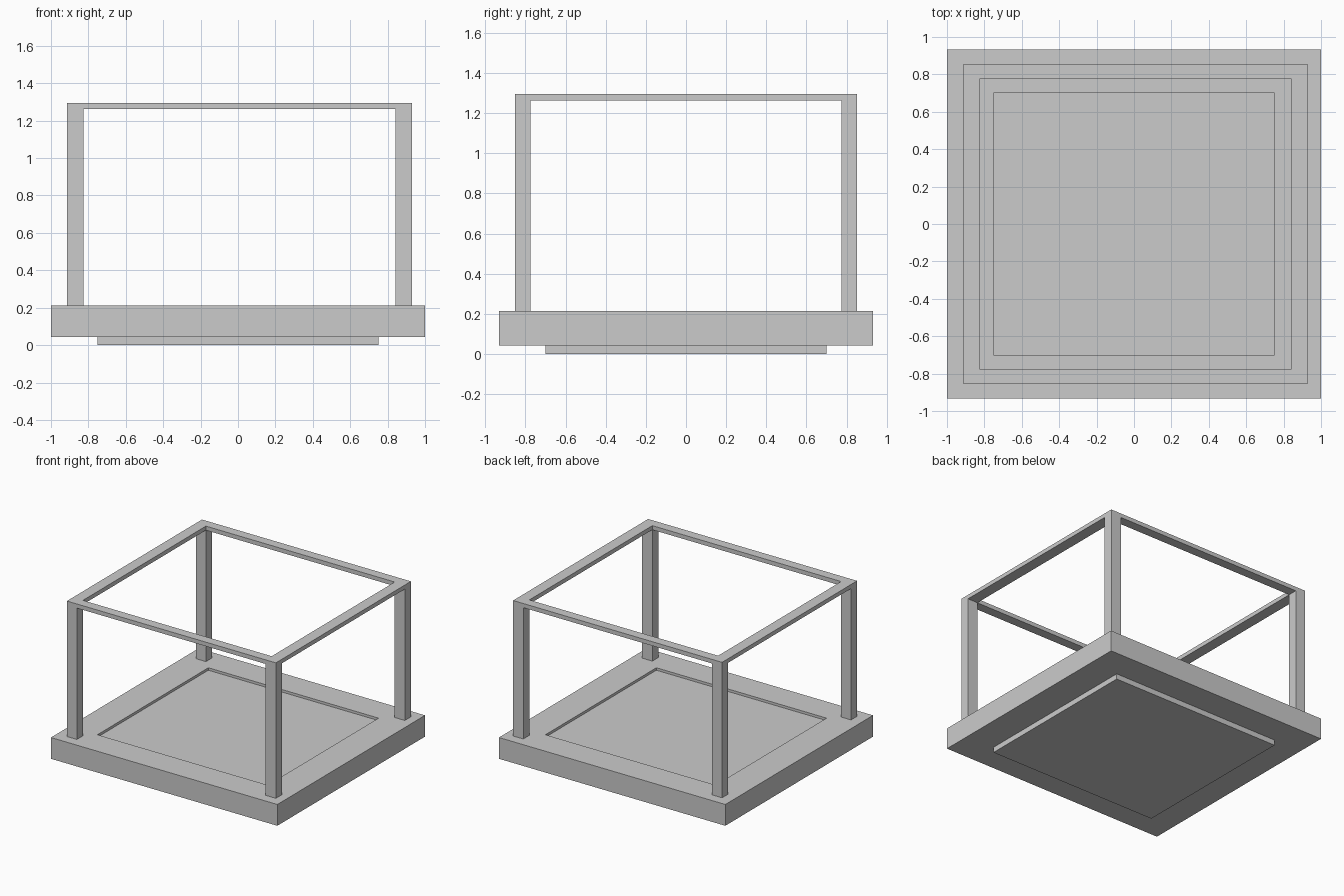
import bpy
import bmesh

if "Cube" in bpy.data.objects:
    bpy.data.objects.remove(bpy.data.objects["Cube"])


def loft(name, rings, closed=False):
    """Stack rectangles (x0, x1, y0, y1, z) and skin them; cap the ends unless the loop is closed."""
    bm = bmesh.new()
    loops = [[bm.verts.new(p) for p in ((x0, y0, z), (x1, y0, z), (x1, y1, z), (x0, y1, z))]
             for x0, x1, y0, y1, z in rings]
    pairs = list(zip(loops, loops[1:]))
    if closed:
        pairs.append((loops[-1], loops[0]))
    else:
        bm.faces.new(loops[0])
        bm.faces.new(loops[-1])
    for a, b in pairs:
        for i in range(4):
            j = (i + 1) % 4
            bm.faces.new((a[i], a[j], b[j], b[i]))
    bmesh.ops.recalc_face_normals(bm, faces=bm.faces)
    mesh = bpy.data.meshes.new(name)
    bm.to_mesh(mesh)
    bm.free()
    obj = bpy.data.objects.new(name, mesh)
    bpy.context.collection.objects.link(obj)
    return obj


BASE = (-1.0, 1.0, -0.932, 0.932)
PANEL = (-0.752, 0.752, -0.70, 0.70)
OUTER = (-0.915, 0.931, -0.852, 0.852)
INNER = (-0.827, 0.841, -0.776, 0.776)
BASE_BOTTOM, BASE_TOP = 0.043, 0.213
RAIL_BOTTOM, TOP = 1.262, 1.295

# Base slab: raised panel underneath, shallow recess on top
loft("base", [
    (*PANEL, 0.0), (*PANEL, BASE_BOTTOM),
    (*BASE, BASE_BOTTOM), (*BASE, BASE_TOP),
    (*PANEL, BASE_TOP), (*PANEL, BASE_TOP - 0.02),
])

# Top rail frame
loft("top_frame", [
    (*OUTER, RAIL_BOTTOM), (*OUTER, TOP), (*INNER, TOP), (*INNER, RAIL_BOTTOM),
], closed=True)

# Four corner posts
for side, x0, x1 in (("left", OUTER[0], INNER[0]), ("right", INNER[1], OUTER[1])):
    for end, y0, y1 in (("front", OUTER[2], INNER[2]), ("back", INNER[3], OUTER[3])):
        loft(f"{end}_{side}_post", [(x0, x1, y0, y1, BASE_TOP), (x0, x1, y0, y1, RAIL_BOTTOM)])
